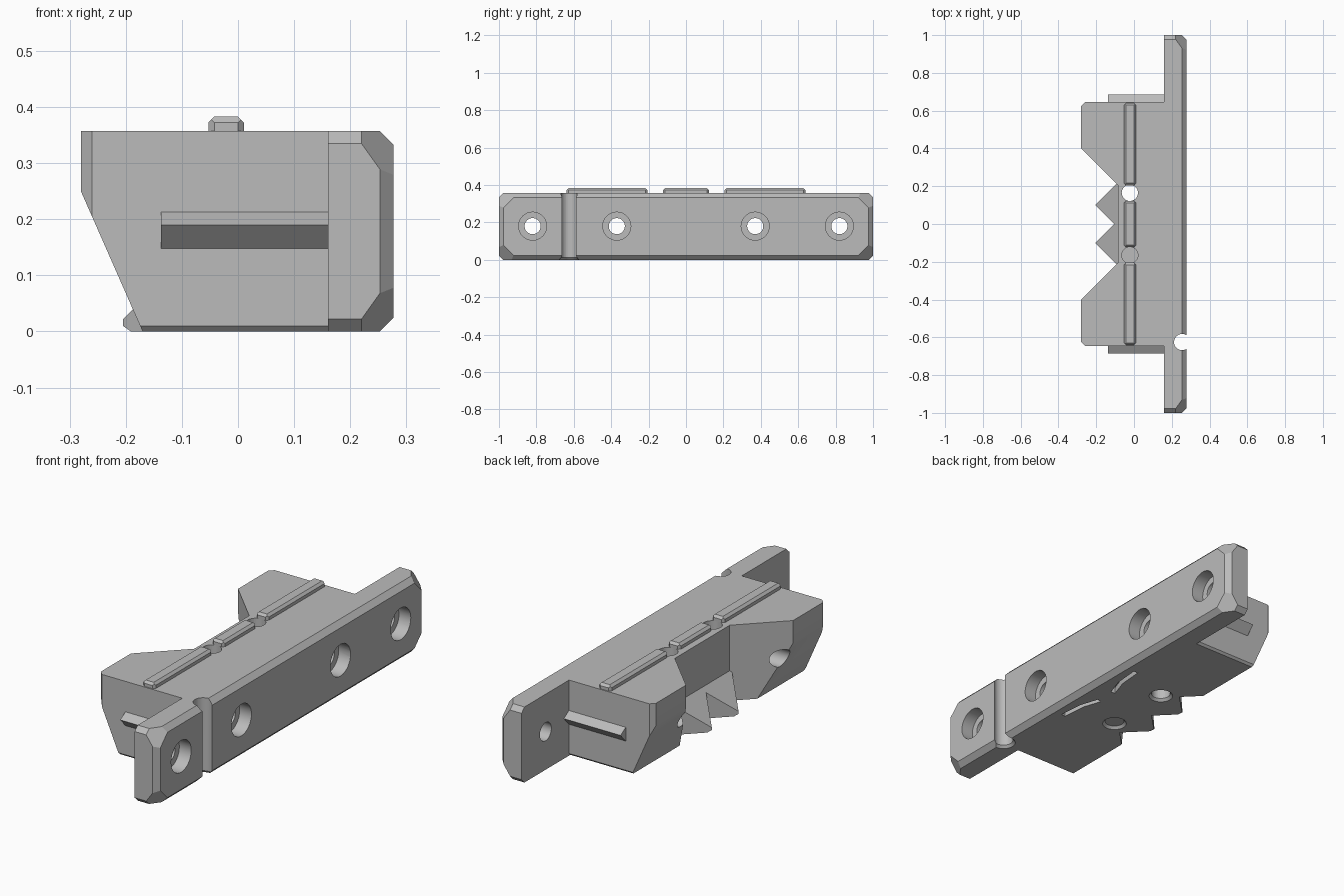
import bpy, bmesh, math
from mathutils import Vector

if "Cube" in bpy.data.objects:
    bpy.data.objects.remove(bpy.data.objects["Cube"])

GREY = (0.5, 0.5, 0.5, 1)
grey = bpy.data.materials.new("plain_grey")
grey.use_nodes = True
grey.diffuse_color = GREY
grey.node_tree.nodes["Principled BSDF"].inputs["Base Color"].default_value = GREY

TOP = 0.357      # height of the block
END = 0.645      # half length of the block
HOLE = 0.043     # bore radius


def finish(bm, name):
    bmesh.ops.recalc_face_normals(bm, faces=bm.faces)
    mesh = bpy.data.meshes.new(name)
    bm.to_mesh(mesh)
    bm.free()
    mesh.materials.append(grey)
    ob = bpy.data.objects.new(name, mesh)
    bpy.context.collection.objects.link(ob)
    return ob


def prism(name, outline, direction, planes=()):
    """Extrude an outline, then slice off everything beyond each plane."""
    bm = bmesh.new()
    face = bm.faces.new([bm.verts.new(p) for p in outline])
    new = bmesh.ops.extrude_face_region(bm, geom=[face])["geom"]
    bmesh.ops.translate(bm, verts=[g for g in new if isinstance(g, bmesh.types.BMVert)],
                        vec=direction)
    bmesh.ops.recalc_face_normals(bm, faces=bm.faces)
    for point, normal in planes:
        bmesh.ops.bisect_plane(bm, geom=bm.verts[:] + bm.edges[:] + bm.faces[:],
                               plane_co=point, plane_no=normal, clear_outer=True)
        bmesh.ops.holes_fill(bm, edges=[e for e in bm.edges if e.is_boundary])
    return finish(bm, name)


def flat(points, z=0):
    return [(x, y, z) for x, y in points]


def box(name, lo, hi, planes=()):
    corners = [(lo[0], lo[1]), (hi[0], lo[1]), (hi[0], hi[1]), (lo[0], hi[1])]
    return prism(name, flat(corners, lo[2]), (0, 0, hi[2] - lo[2]), planes)


def bore(start, end, r1, r2=None):
    """Round cutter between two points."""
    a, b = Vector(start), Vector(end)
    bm = bmesh.new()
    bmesh.ops.create_cone(bm, cap_ends=True, segments=32, radius1=r1,
                          radius2=r2 or r1, depth=(b - a).length)
    turn = (b - a).to_track_quat("Z", "Y").to_matrix()
    bmesh.ops.rotate(bm, verts=bm.verts, matrix=turn)
    bmesh.ops.translate(bm, verts=bm.verts, vec=(a + b) / 2)
    return finish(bm, "cutter")


def combine(target, tools, operation):
    """Apply boolean modifiers and discard the tools."""
    for tool in tools:
        mod = target.modifiers.new("bool", "BOOLEAN")
        mod.operation, mod.solver, mod.object = operation, "EXACT", tool
        deps = bpy.context.evaluated_depsgraph_get()
        mesh = bpy.data.meshes.new_from_object(target.evaluated_get(deps))
        target.modifiers.clear()
        target.data = mesh
        bpy.data.objects.remove(tool)


def smooth(ob):
    bpy.ops.object.select_all(action="DESELECT")
    ob.select_set(True)
    bpy.context.view_layer.objects.active = ob
    bpy.ops.object.shade_smooth_by_angle(angle=math.radians(30))


# Block with a wide notch, sloped underside and chamfered lower ends
half = [(0.2, END), (-0.26, END), (-0.28, 0.625), (-0.28, 0.4), (-0.085, 0.205)]
outline = half + [(x, -y) for x, y in reversed(half)]
body = prism("bracket_body", flat(outline), (0, 0, TOP),
             [((-0.17, 0, 0), (-0.25, 0, -0.11))]
             + [((0, s * END, 0.01), (0, s, -1)) for s in (-1, 1)])

# Mounting flange: edge chamfers and larger slanted corner cuts
cuts = [((0.253, 0, TOP), (1, 0, 1)), ((0.253, 0, 0), (1, 0, -1))]
for s in (-1, 1):
    cuts.append(((0.253, s, 0), (1, s, 0)))
    for z, d in ((0, -1), (TOP, 1)):
        cuts.append(((0.2, s, z - d * 0.022), (0, s, d)))
        cuts.append(((0.22, s, z - d * 0.022), (1.4, s, d)))
parts = [box("flange", (0.16, -1, 0), (0.277, 1, TOP), cuts)]

# Wedge teeth in the notch and tapered ribs on both ends
for s in (-1, 1):
    tooth = [(-0.205, s * 0.1), (-0.05, s * 0.1 - 0.155), (-0.05, s * 0.1 + 0.155)]
    parts.append(prism("tooth", flat(tooth), (0, 0, 0.3),
                       [((-0.205, 0, 0.022), (-1, 0, 1)), ((-0.205, 0, 0.01), (-1, 0, -1.4))]))
    rib = [(0.6, 0.148), (END, 0.148), (0.685, 0.19), (END, 0.213), (0.6, 0.213)]
    parts.append(prism("end_rib", [(-0.137, s * y, z) for y, z in rib], (0.31, 0, 0)))
combine(body, parts, "UNION")

# Counterbored screw holes
cutters = []
for y in (-0.82, -0.37, 0.37, 0.82):
    cutters += [bore((-0.5, y, 0.18), (0.5, y, 0.18), HOLE),
                bore((0.215, y, 0.18), (0.5, y, 0.18), 0.075)]
# Vertical pin holes and the flange groove, flared at the bottom
for x, y in ((-0.022, 0.165), (-0.022, -0.165), (0.255, -0.625)):
    cutters += [bore((x, y, -0.1), (x, y, 0.6), HOLE),
                bore((x, y, -0.01), (x, y, 0.012), 0.064, HOLE)]
# Bent shallow slots underneath
for s in (-1, 1):
    path = [(0.155, 0.05), (0.185, 0.14), (0.195, 0.26)]
    strip = path + [(x + 0.022, y - 0.004) for x, y in reversed(path)]
    cutters.append(prism("slot", flat([(x, s * y) for x, y in strip], -0.05), (0, 0, 0.08)))
combine(body, cutters, "DIFFERENCE")
smooth(body)

# Chamfered rails on top, interrupted at the pin holes
C = 0.011
for name, y0, y1 in (("front_rail", -0.64, -0.205), ("middle_rail", -0.123, 0.123),
                     ("back_rail", 0.205, 0.64)):
    lo, hi, z = (-0.053, y0), (0.011, y1), 0.383
    planes = []
    for x, sx in ((lo[0], -1), (hi[0], 1)):
        planes.append(((x, 0, z - C), (sx, 0, 1)))
        planes += [((x, y - sy * C, 0), (sx, sy, 0)) for y, sy in ((y0, -1), (y1, 1))]
    planes += [((0, y, z - C), (0, sy, 1)) for y, sy in ((y0, -1), (y1, 1))]
    box(name, (*lo, TOP), (*hi, z), planes)
